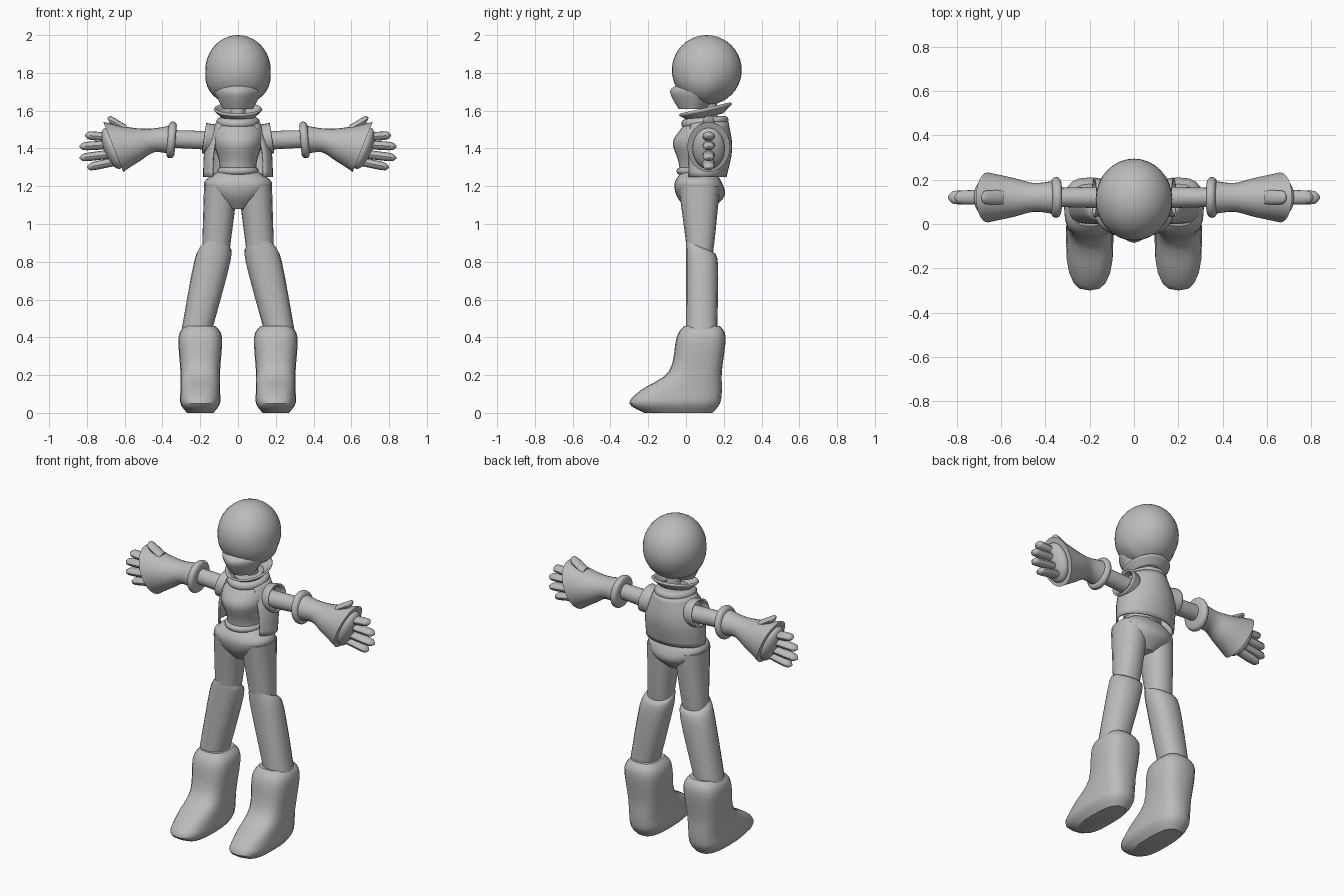
import bpy, bmesh
from math import sin, cos, radians, sqrt
from mathutils import Matrix, Vector

default_cube = bpy.data.objects.get("Cube")
if default_cube:
    bpy.data.objects.remove(default_cube)

# One plain colour for the whole figure
shade = 0.5
grey = bpy.data.materials.new("plain_grey")
grey.use_nodes = True
grey.diffuse_color = (shade, shade, shade, 1)
grey.node_tree.nodes["Principled BSDF"].inputs["Base Color"].default_value = grey.diffuse_color


def finish(name, bm, mirror=False, thickness=0):
    """Turn a bmesh into a smooth, optionally mirrored or thickened object."""
    bmesh.ops.recalc_face_normals(bm, faces=bm.faces)
    mesh = bpy.data.meshes.new(name)
    bm.to_mesh(mesh)
    bm.free()
    mesh.materials.append(grey)
    part = bpy.data.objects.new(name, mesh)
    bpy.context.collection.objects.link(part)
    bpy.ops.object.select_all(action='DESELECT')
    part.select_set(True)
    bpy.context.view_layer.objects.active = part
    bpy.ops.object.shade_smooth_by_angle(angle=radians(40))
    if thickness:
        solidify = part.modifiers.new("Thickness", 'SOLIDIFY')
        solidify.thickness = thickness
        solidify.offset = 0
    if mirror:
        part.modifiers.new("Mirror", 'MIRROR')
    return part


def smooth_rings(rings, steps=4):
    """Pass a soft curve through a few key rings."""
    keys = [Vector(ring) for ring in rings]
    last = len(keys) - 1
    result = []
    for i in range(last):
        start, end = keys[i], keys[i + 1]
        leave = (end - keys[max(i - 1, 0)]) / 2
        arrive = (keys[min(i + 2, last)] - start) / 2
        for step in range(steps):
            t = step / steps
            ease = t * t * (3 - 2 * t)
            result.append(start.lerp(end, ease) + leave * t * (1 - t) ** 2
                          - arrive * t * t * (1 - t))
    return result + [keys[-1]]


def squared(value, power):
    return abs(value) ** (2 / power) * (1 if value >= 0 else -1)


def loft(name, rings, axis='z', middle=lambda height: 0, sides=24, power=2,
         tilt=lambda t: 0, gap=0, cap=True, **options):
    """Each key ring is (position on axis, half width, low edge, high edge)."""
    bm = bmesh.new()
    rings = smooth_rings(rings)
    rows = []
    for k, (height, half, low, high) in enumerate(rings):
        lean = tilt(k / (len(rings) - 1))
        row = []
        for i in range(sides + 1 if gap else sides):
            angle = radians(gap / 2 - 90 + (360 - gap) * i / sides)
            across = middle(height) + half * squared(cos(angle), power)
            rise = (high - low) / 2 * squared(sin(angle), power)
            along = height + lean * rise
            up = (low + high) / 2 + rise
            row.append(bm.verts.new((across, up, along) if axis == 'z' else (along, across, up)))
        rows.append(row)
    for a, b in zip(rows, rows[1:]):
        for i in range(sides):
            j = (i + 1) % len(a)
            bm.faces.new((a[i], a[j], b[j], b[i]))
    if cap and not gap:
        bm.faces.new(rows[0])
        bm.faces.new(rows[-1])
    return finish(name, bm, **options)


def roll(name, place, half, low, high, bulge, **options):
    """A rounded band that swells outwards around its middle."""
    rings = []
    for offset in (-1, -0.7, 0, 0.7, 1):
        grow = bulge * sqrt(1 - offset * offset)
        rings.append((place + bulge * offset, half + grow, low - grow, high + grow))
    return loft(name, rings, **options)


def ball(name, centre, radii, turn=0, **options):
    bm = bmesh.new()
    matrix = (Matrix.Translation(centre) @ Matrix.Rotation(radians(turn), 4, 'Y')
              @ Matrix.Diagonal((*radii, 1)))
    bmesh.ops.create_uvsphere(bm, u_segments=32, v_segments=20, radius=1, matrix=matrix)
    return finish(name, bm, **options)


def arm_loft(name, rings, **options):
    """A mirrored part threaded along the outstretched arm."""
    return loft(name, rings, axis='x', middle=lambda x: 0.12, mirror=True, **options)


def finger(name, base, tip, thickness=0.023):
    start, end = Vector(base), Vector(tip)
    rings = []
    for i in range(10):
        t = i / 9
        x, z = start.lerp(end, t)
        size = sqrt(1.02 - t ** 8)
        rings.append((x, 0.032 * size, z - thickness * size, z + thickness * size))
    arm_loft(name, rings, sides=12)


# Head: round skull narrowing to the jaw, with a pointed chin
head = ball("head", (0, 0.11, 1.815), (0.173, 0.185, 0.185))
for vertex in head.data.vertices:
    if vertex.co.y < 0.15:
        vertex.co.x *= 1 + 0.9 * max(0, 1.8 - vertex.co.z)
loft("chin", [(1.61, 0.08, -0.04, 0.12), (1.7, 0.125, -0.085, 0.2), (1.74, 0.12, -0.04, 0.2)],
     power=1.6)
loft("neck", [(1.5, 0.045, 0.08, 0.17), (1.7, 0.035, 0.08, 0.16)])

# Collar: flared upper rim over a rolled band
loft("upper_collar", [(1.57, 0.085, 0.02, 0.19), (1.61, 0.125, -0.035, 0.24)],
     tilt=lambda t: 0.22, cap=False, thickness=0.012)
roll("lower_collar", 1.54, 0.09, 0, 0.2, 0.025, tilt=lambda t: 0.08)

# Torso, waist roll and open vest
loft("torso", [(1.25, 0.1, -0.03, 0.17), (1.33, 0.1, -0.04, 0.18), (1.43, 0.13, -0.07, 0.21),
               (1.5, 0.13, -0.03, 0.22), (1.54, 0.09, 0, 0.2)])
roll("waist_roll", 1.28, 0.09, -0.03, 0.16, 0.02)
loft("vest", [(1.25, 0.18, -0.02, 0.21), (1.4, 0.17, -0.03, 0.24), (1.54, 0.11, -0.01, 0.22)],
     gap=96, thickness=0.01)
arm_loft("vest_arm_opening", [(0.12, 0.07, 1.37, 1.52), (0.18, 0.085, 1.38, 1.53)],
         tilt=lambda t: -0.15, cap=False, thickness=0.01)

# Pelvis narrowing to the crotch
loft("pelvis", [(1.08, 0.05, 0, 0.14), (1.15, 0.14, -0.05, 0.205),
                (1.22, 0.18, -0.06, 0.19), (1.28, 0.1, -0.02, 0.15)], power=2.3)

# Legs splay outwards, the wider shin starting at the knee
loft("thigh", [(0.78, 0.07, 0.01, 0.13), (0.9, 0.075, 0, 0.15), (1.2, 0.09, -0.04, 0.18)],
     middle=lambda z: 0.09 + 0.08 * (1.2 - z), sides=16, power=2.3, mirror=True)
loft("shin", [(0.42, 0.08, 0, 0.165), (0.8, 0.096, 0, 0.17), (0.88, 0.075, 0, 0.145)],
     middle=lambda z: 0.114 + 0.225 * (0.9 - z), sides=16, power=2.3,
     tilt=lambda t: -0.4 * t, mirror=True)

# Chunky boots with long toes
loft("boot", [(0, 0.07, -0.22, 0.14), (0.05, 0.105, -0.3, 0.18), (0.12, 0.105, -0.24, 0.19),
              (0.22, 0.105, -0.09, 0.19), (0.4, 0.115, -0.05, 0.21), (0.46, 0.08, -0.01, 0.18)],
     middle=lambda z: 0.2, sides=20, power=2.8, mirror=True)

# Arms and flared gloves with a rolled cuff
arm_loft("arm", [(0.1, 0.05, 1.39, 1.49), (0.45, 0.04, 1.41, 1.5)])
roll("glove_cuff", 0.352, 0.07, 1.37, 1.52, 0.022, axis='x', middle=lambda x: 0.12,
     tilt=lambda t: -0.08, mirror=True)
arm_loft("glove", [(0.36, 0.075, 1.37, 1.52), (0.45, 0.065, 1.38, 1.505),
                   (0.54, 0.087, 1.335, 1.51), (0.66, 0.113, 1.275, 1.54)],
         tilt=lambda t: 0.4 * t)
ball("palm", (0.665, 0.12, 1.4), (0.045, 0.085, 0.115), turn=21, mirror=True)

# Fingers and thumb
finger("first_finger", (0.68, 1.46), (0.81, 1.47))
finger("second_finger", (0.68, 1.42), (0.84, 1.41))
finger("third_finger", (0.67, 1.37), (0.84, 1.35))
finger("little_finger", (0.65, 1.33), (0.8, 1.3))
finger("thumb", (0.59, 1.5), (0.69, 1.56))
